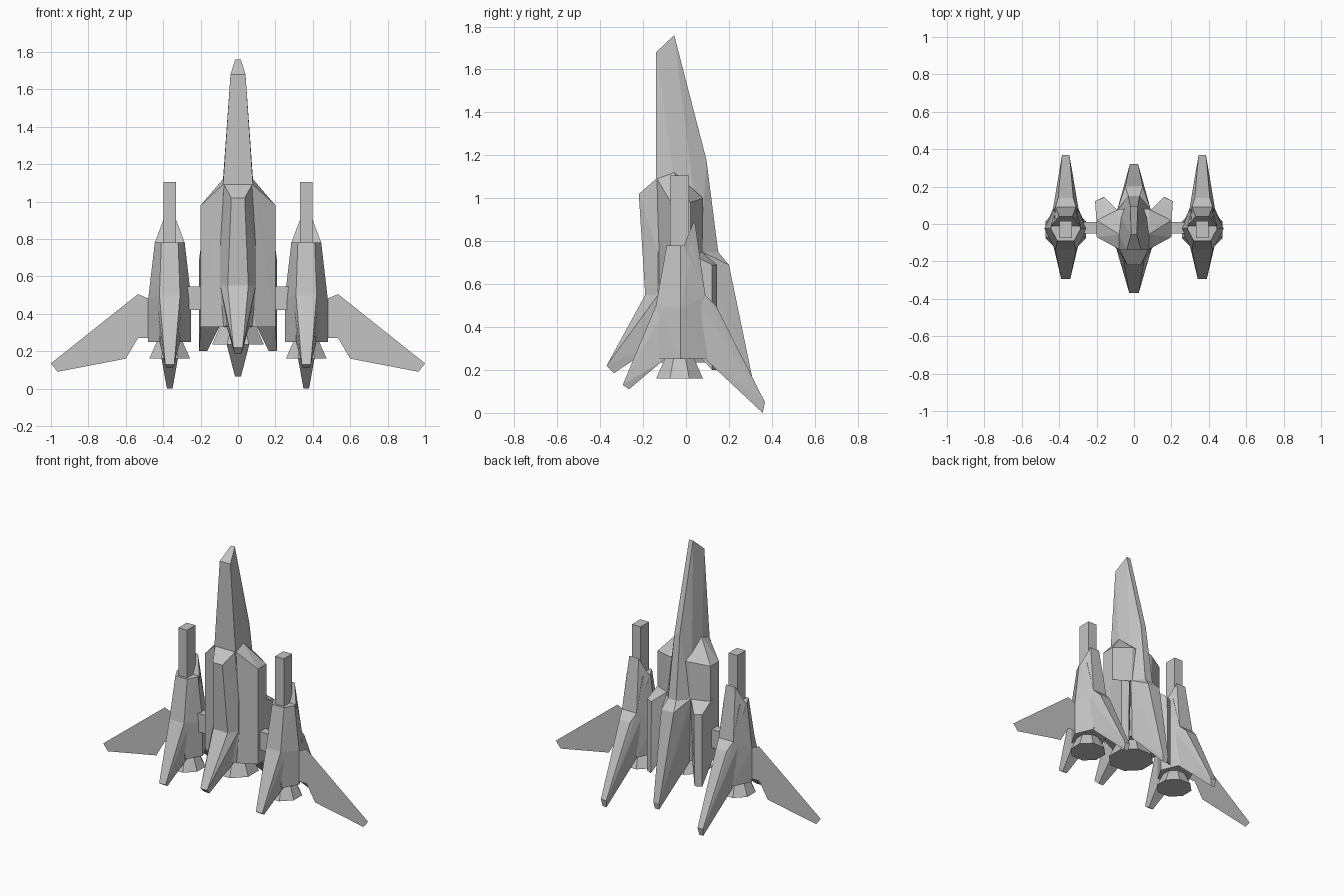
import bpy
import bmesh
from math import pi
from mathutils import Matrix, Vector

old = bpy.data.objects.get("Cube")
if old:
    bpy.data.objects.remove(old, do_unlink=True)

grey = bpy.data.materials.new("hull_grey")
grey.use_nodes = True
colour = (0.55, 0.55, 0.55, 1)
grey.diffuse_color = colour
grey.node_tree.nodes["Principled BSDF"].inputs["Base Color"].default_value = colour

POD_X = 0.365


def finish(name, bm, x=0.0):
    bmesh.ops.translate(bm, verts=bm.verts, vec=(x, 0, 0))
    mesh = bpy.data.meshes.new(name)
    bm.to_mesh(mesh)
    bm.free()
    mesh.materials.append(grey)
    obj = bpy.data.objects.new(name, mesh)
    bpy.context.scene.collection.objects.link(obj)
    return obj


def solid(name, points, x=0.0, both=True):
    """Faceted convex block; points are mirrored across its own centre if both."""
    bm = bmesh.new()
    for px, py, pz in points:
        bm.verts.new((px, py, pz))
        if both:
            bm.verts.new((-px, py, pz))
    bmesh.ops.remove_doubles(bm, verts=bm.verts, dist=0.0001)
    bmesh.ops.convex_hull(bm, input=bm.verts)
    loose = [v for v in bm.verts if not v.link_faces]
    bmesh.ops.delete(bm, geom=loose, context='VERTS')
    bmesh.ops.dissolve_limit(bm, angle_limit=0.02, verts=bm.verts, edges=bm.edges)
    bmesh.ops.recalc_face_normals(bm, faces=bm.faces)
    return finish(name, bm, x)


def nozzle(name, x, low, high, r_low, r_high):
    """Eight-sided flared exhaust with a flat side to the front."""
    bm = bmesh.new()
    spot = Matrix.Translation((0, -0.03, (low + high) / 2)) @ Matrix.Rotation(pi / 8, 4, 'Z')
    bmesh.ops.create_cone(bm, cap_ends=True, segments=8, radius1=r_low,
                          radius2=r_high, depth=high - low, matrix=spot)
    finish(name, bm, x)


def box(name, x, y, z, size):
    bm = bmesh.new()
    bmesh.ops.create_cube(bm, size=1, matrix=Matrix.Translation((0, y, z)) @ Matrix.Diagonal((*size, 1)))
    finish(name, bm, x)


# Central fuselage: nose spine, keel, shoulders
solid("nose_spine", [(0.04, -0.14, 1.68), (0.015, -0.055, 1.76), (0.08, -0.14, 1.09),
                     (0.08, -0.06, 1.12), (0.02, 0.095, 1.18), (0.03, 0.15, 0.75),
                     (0.09, -0.13, 0.75), (0.09, 0.07, 0.75)])
solid("front_keel", [(0.036, -0.22, 1.02), (0.075, -0.14, 1.09), (0.055, -0.19, 0.55),
                     (0.095, -0.13, 0.75), (0.095, -0.13, 0.55), (0.08, -0.12, 0.33),
                     (0.05, -0.16, 0.34), (0.08, 0, 1.05), (0.08, 0, 0.33)])
solid("shoulders", [(0.08, -0.135, 1.09), (0.08, -0.055, 1.12), (0.2, -0.07, 0.98),
                    (0.2, 0.02, 0.98), (0.08, 0.08, 1.0), (0.09, -0.125, 0.33),
                    (0.2, -0.07, 0.33), (0.2, 0.02, 0.33), (0.09, 0.08, 0.33)])

# Central fins, front and back
solid("front_fin", [(0.055, -0.19, 0.55), (0.095, -0.13, 0.55), (0.06, -0.12, 0.33),
                    (0.025, -0.37, 0.22), (0.018, -0.335, 0.185)])
solid("rear_fin", [(0.03, 0.15, 0.75), (0.09, 0.075, 0.75), (0.047, 0.2, 0.69),
                   (0.09, 0.075, 0.69), (0.085, 0.07, 0.33), (0.022, 0.32, 0.11),
                   (0.016, 0.312, 0.065)])
nozzle("main_nozzle", 0, 0.235, 0.34, 0.15, 0.1)

# Side parts, repeated for each side
for side, word in ((1, "left"), (-1, "right")):
    # Short diagonal fin behind each shoulder
    diagonal = [(0.2, 0.0, 0.75), (0.09, 0.075, 0.75), (0.208, 0.122, 0.69),
                (0.16, 0.144, 0.69), (0.208, 0.122, 0.2), (0.165, 0.144, 0.2),
                (0.2, 0.0, 0.33), (0.1, 0.075, 0.33)]
    solid(word + "_diagonal_fin", [(px * side, py, pz) for px, py, pz in diagonal], both=False)

    # Connecting strut and gun barrel
    box(word + "_strut", side * 0.235, -0.02, 0.483, (0.09, 0.06, 0.125))
    x = side * POD_X
    box(word + "_barrel", x, -0.03, 0.93, (0.066, 0.09, 0.35))

    # Engine pod with a raised rear spine
    solid(word + "_pod", [(0.045, -0.09, 0.78), (0.08, -0.025, 0.78), (0.055, -0.14, 0.5),
                          (0.115, -0.025, 0.48), (0.055, 0.09, 0.55), (0.06, 0.03, 0.78),
                          (0.055, -0.13, 0.25), (0.115, -0.025, 0.25), (0.06, 0.1, 0.25)], x)
    solid(word + "_pod_spine", [(0.035, 0.04, 0.9), (0.08, -0.01, 0.78), (0.045, 0.0, 0.78),
                                (0.055, 0.09, 0.55), (0.08, -0.01, 0.55)], x)

    # Pod fins and exhaust
    solid(word + "_pod_front_fin", [(0.055, -0.14, 0.5), (0.07, -0.1, 0.48), (0.055, -0.1, 0.25),
                                    (0.024, -0.295, 0.13), (0.018, -0.265, 0.11)], x)
    solid(word + "_pod_rear_fin", [(0.055, 0.09, 0.55), (0.04, 0.14, 0.5), (0.07, 0.07, 0.5),
                                   (0.06, 0.09, 0.25), (0.02, 0.368, 0.05), (0.015, 0.357, 0)], x)
    nozzle(word + "_pod_nozzle", x, 0.16, 0.26, 0.118, 0.07)

    # Thin swept wing
    outline = [(0.46, 0.475), (0.475, 0.48), (0.535, 0.505), (1, 0.135), (0.965, 0.09),
               (0.6, 0.16), (0.535, 0.27), (0.46, 0.27)]
    bm = bmesh.new()
    bm.faces.new([bm.verts.new(Vector((side * wx, -0.025, wz))) for wx, wz in outline])
    finish(word + "_wing", bm)
